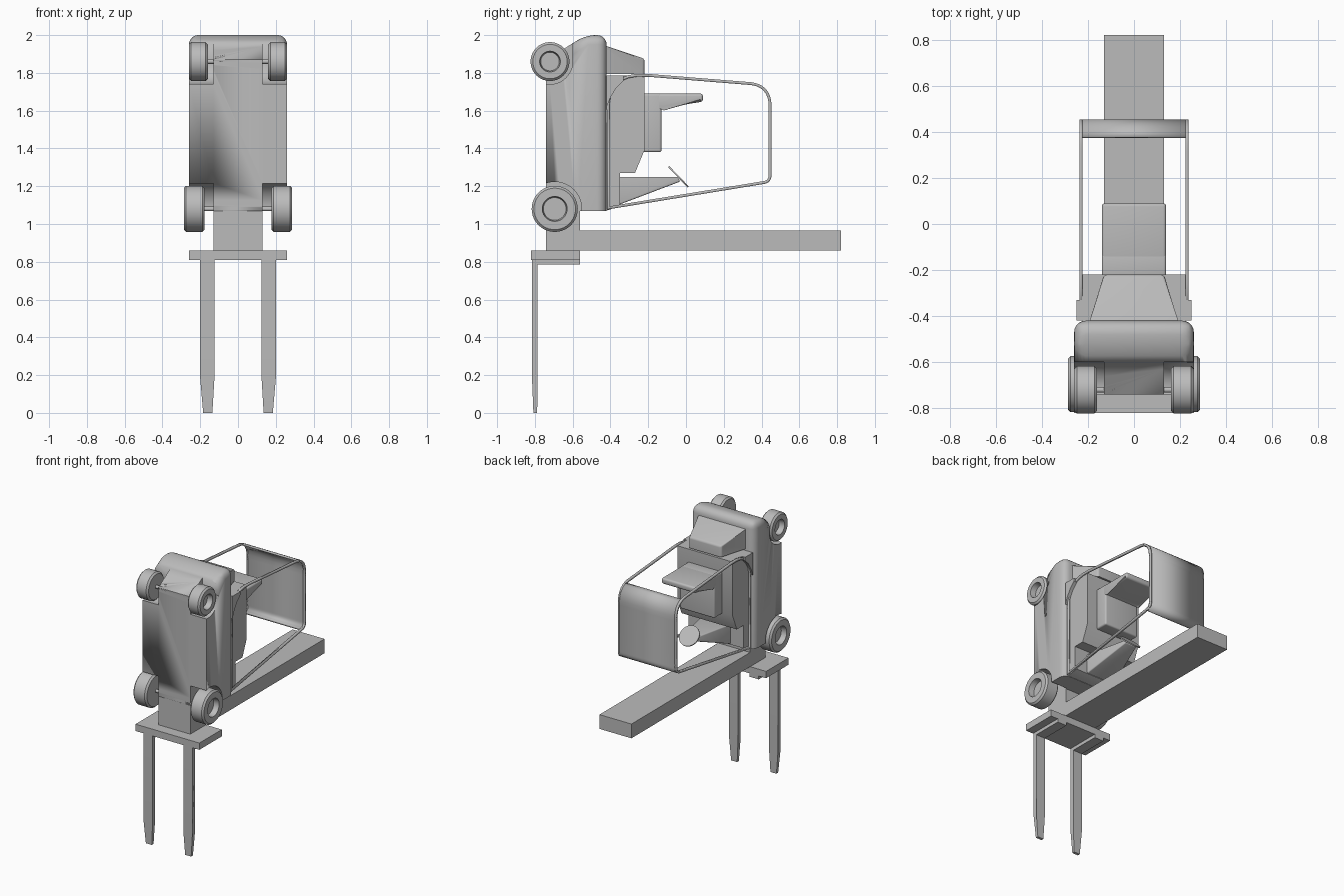
import bpy, bmesh, math
from mathutils import Vector, Matrix

if "Cube" in bpy.data.objects:
    bpy.data.objects.remove(bpy.data.objects["Cube"], do_unlink=True)

GREY = (0.5, 0.5, 0.5, 1)
mat = bpy.data.materials.new("plain grey")
mat.use_nodes = True
mat.diffuse_color = GREY
mat.node_tree.nodes["Principled BSDF"].inputs["Base Color"].default_value = GREY


def finish(name, bm, smooth=True):
    bmesh.ops.recalc_face_normals(bm, faces=bm.faces)
    me = bpy.data.meshes.new(name)
    bm.to_mesh(me)
    bm.free()
    ob = bpy.data.objects.new(name, me)
    bpy.context.collection.objects.link(ob)
    me.materials.append(mat)
    if smooth:
        bpy.ops.object.select_all(action="DESELECT")
        ob.select_set(True)
        bpy.context.view_layer.objects.active = ob
        bpy.ops.object.shade_smooth_by_angle(angle=math.radians(35))
    return ob


def prism(name, profile, x0, x1, bevel=0, rule=None, far=None):
    """Extrude a (y, z) profile along x; far(v) may reshape vertices."""
    bm = bmesh.new()
    a, b = ([bm.verts.new((x, y, z)) for y, z in profile] for x in (x0, x1))
    n = len(profile)
    bm.faces.new(a)
    bm.faces.new(b)
    for i in range(n):
        j = (i + 1) % n
        bm.faces.new((a[i], a[j], b[j], b[i]))
    if far:
        for v in bm.verts:
            far(v.co)
    if bevel:
        edges = [e for e in bm.edges
                 if rule is None or rule((e.verts[0].co + e.verts[1].co) / 2)]
        bmesh.ops.bevel(bm, geom=edges, offset=bevel, segments=5, profile=0.5,
                        affect="EDGES", clamp_overlap=True)
    return finish(name, bm)


def box(name, x0, x1, y0, y1, z0, z1, bevel=0, rule=None, far=None):
    return prism(name, [(y0, z0), (y1, z0), (y1, z1), (y0, z1)], x0, x1, bevel, rule, far)


def lathe(name, profile, centre, axis, steps=40):
    """Spin a closed (radius, offset) profile about an axis."""
    bm = bmesh.new()
    verts = [bm.verts.new((r, 0, h)) for r, h in profile]
    edges = [bm.edges.new((verts[i - 1], verts[i])) for i in range(len(verts))]
    bmesh.ops.spin(bm, geom=verts + edges, cent=(0, 0, 0), axis=(0, 0, 1),
                   angle=2 * math.pi, steps=steps)
    bmesh.ops.remove_doubles(bm, verts=bm.verts, dist=1e-4)
    turn = Vector((0, 0, 1)).rotation_difference(Vector(axis)).to_matrix().to_4x4()
    bm.transform(Matrix.Translation(centre) @ turn)
    return finish(name, bm)


def cut(target, cutter):
    mod = target.modifiers.new("cut", "BOOLEAN")
    mod.operation = "DIFFERENCE"
    mod.solver = "EXACT"
    mod.object = cutter
    cutter.hide_render = True
    cutter.hide_set(True)


def rounded(corners, steps=8):
    """Round each (y, z, radius) corner of a closed outline."""
    out = []
    for i, (y, z, r) in enumerate(corners):
        p = Vector((y, z))
        a = p + (Vector(corners[i - 1][:2]) - p).normalized() * r
        b = p + (Vector(corners[(i + 1) % len(corners)][:2]) - p).normalized() * r
        for k in range(steps + 1 if r else 1):
            t = k / steps
            out.append(a * (1 - t) ** 2 + p * (2.3 * t * (1 - t)) + b * t ** 2
                       + (a + b) * (-0.15 * t * (1 - t)))
    return out


def band(name, pts, x0, x1, closed):
    bm = bmesh.new()
    rows = [[bm.verts.new((x, p.x, p.y)) for x in (x0, x1)] for p in pts]
    for i in range(0 if closed else 1, len(rows)):
        bm.faces.new((rows[i - 1][0], rows[i - 1][1], rows[i][1], rows[i][0]))
    ob = finish(name, bm)
    mod = ob.modifiers.new("thickness", "SOLIDIFY")
    mod.thickness = 0.015
    mod.offset = 0
    mod.use_even_offset = True


# Chassis with rounded back and top, and four wheel wells
body = prism("chassis", [(-0.74, 1.07), (-0.74, 1.87), (-0.53, 2), (-0.42, 2), (-0.42, 1.07)],
             -0.26, 0.26, 0.05,
             lambda c: c.z > 1.9 or (c.y > -0.45 and c.z > 1.2))

REAR, FRONT = (-0.72, 1.86), (-0.695, 1.08)
for s, side in ((1, "left"), (-1, "right")):
    for label, (y, z), r in (("rear", REAR, 0.12), ("front", FRONT, 0.143)):
        cut(body, lathe(f"{side}_{label}_well_cutter",
                        [(0, -0.1), (r, -0.1), (r, 0.1), (0, 0.1)], (s * 0.23, y, z), (1, 0, 0)))
    x0, x1 = sorted((s * 0.13, s * 0.34))
    cut(body, box(f"{side}_tail_cutter", x0, x1, -0.9, -0.6, 1.86, 2.1))

    # Wheels with recessed hubs, and stub axles
    for label, (y, z), r, hub, x, w in (("rear", REAR, 0.103, 0.055, 0.21, 0.05),
                                        ("front", FRONT, 0.122, 0.066, 0.232, 0.055)):
        tyre = [(0, -w), (r - 0.012, -w), (r, -w + 0.012), (r, w - 0.012), (r - 0.012, w),
                (hub, w), (hub - 0.006, w - 0.04), (0, w - 0.04)]
        lathe(f"{side}_{label}_wheel", tyre, (s * x, y, z), (s, 0, 0))
        lathe(f"{side}_{label}_axle", [(0, -0.04), (0.012, -0.04), (0.012, 0.04), (0, 0.04)],
              (s * 0.15, y, z), (s, 0, 0), 12)

    # Fork: shank under the carriage and tapered blade
    x0, x1 = sorted((s * 0.125, s * 0.2))
    box(f"{side}_fork_shank", x0, x1, -0.815, -0.56, 0.785, 0.812)

    def taper(c, s=s):
        if c.z < 0.1:
            c.x = s * 0.16 + (c.x - s * 0.1625) * 0.65
    prism(f"{side}_fork_blade", [(-0.815, 0.8), (-0.815, 0.18), (-0.808, 0), (-0.788, 0),
                                 (-0.785, 0.18), (-0.785, 0.8)], x0, x1, far=taper)

    # Corner plate beside the seat box
    x0, x1 = sorted((s * 0.2, s * 0.25))
    prism(f"{side}_corner_plate", [(-0.42, 1.62), (-0.4, 1.67), (-0.37, 1.72), (-0.33, 1.76),
                                   (-0.33, 1.785), (-0.42, 1.785)], x0, x1)

# Mast and carriage
box("mast_foot", -0.13, 0.13, -0.74, -0.56, 0.86, 1.12)
box("mast", -0.13, 0.13, -0.6, 0.82, 0.86, 0.965)
box("fork_carriage", -0.26, 0.26, -0.82, -0.56, 0.81, 0.86)

# Seat box and floor
prism("seat_box", [(-0.43, 1.07), (-0.405, 1.075), (-0.35, 1.1), (-0.35, 1.27), (-0.27, 1.27),
                   (-0.22, 1.39), (-0.22, 1.785), (-0.43, 1.785)], -0.225, 0.225)


# Tapered counterweight hood
def narrow(c):
    if c.y > -0.3:
        c.x *= 0.65


prism("counterweight_hood", [(-0.46, 1.795), (-0.46, 1.955), (-0.42, 1.942), (-0.22, 1.875),
                             (-0.22, 1.795)], -0.2, 0.2, 0.025,
      lambda c: c.z > 1.8 and c.y > -0.4, narrow)

# Seat
box("seat_cushion", -0.14, 0.14, -0.23, -0.13, 1.38, 1.69, 0.012)
prism("seat_back", [(-0.16, 1.69), (0.09, 1.69), (0.09, 1.648), (-0.12, 1.615), (-0.16, 1.6)],
      -0.14, 0.14, 0.014)


# Dashboard wedge and steering wheel
def pinch(c):
    if c.y > -0.2:
        c.x *= 0.4


prism("dashboard", [(-0.36, 1.1), (-0.36, 1.25), (-0.045, 1.25), (-0.03, 1.225)],
      -0.12, 0.12, 0.008, far=pinch)
lathe("steering_wheel", [(0, -0.004), (0.075, -0.004), (0.075, 0.004), (0, 0.004)],
      (0, -0.04, 1.25), (0, 0.72, 0.69))

# Cab frame loops and overhead guard
loop = rounded([(-0.412, 1.085, 0), (0.445, 1.225, 0.04), (0.445, 1.735, 0.13),
                (-0.2, 1.787, 0), (-0.412, 1.787, 0.2)])
band("left_cab_frame", loop, 0.223, 0.237, True)
band("right_cab_frame", loop, -0.237, -0.223, True)
band("overhead_guard", [p for p in loop if p.x > 0.37], -0.237, 0.237, False)
